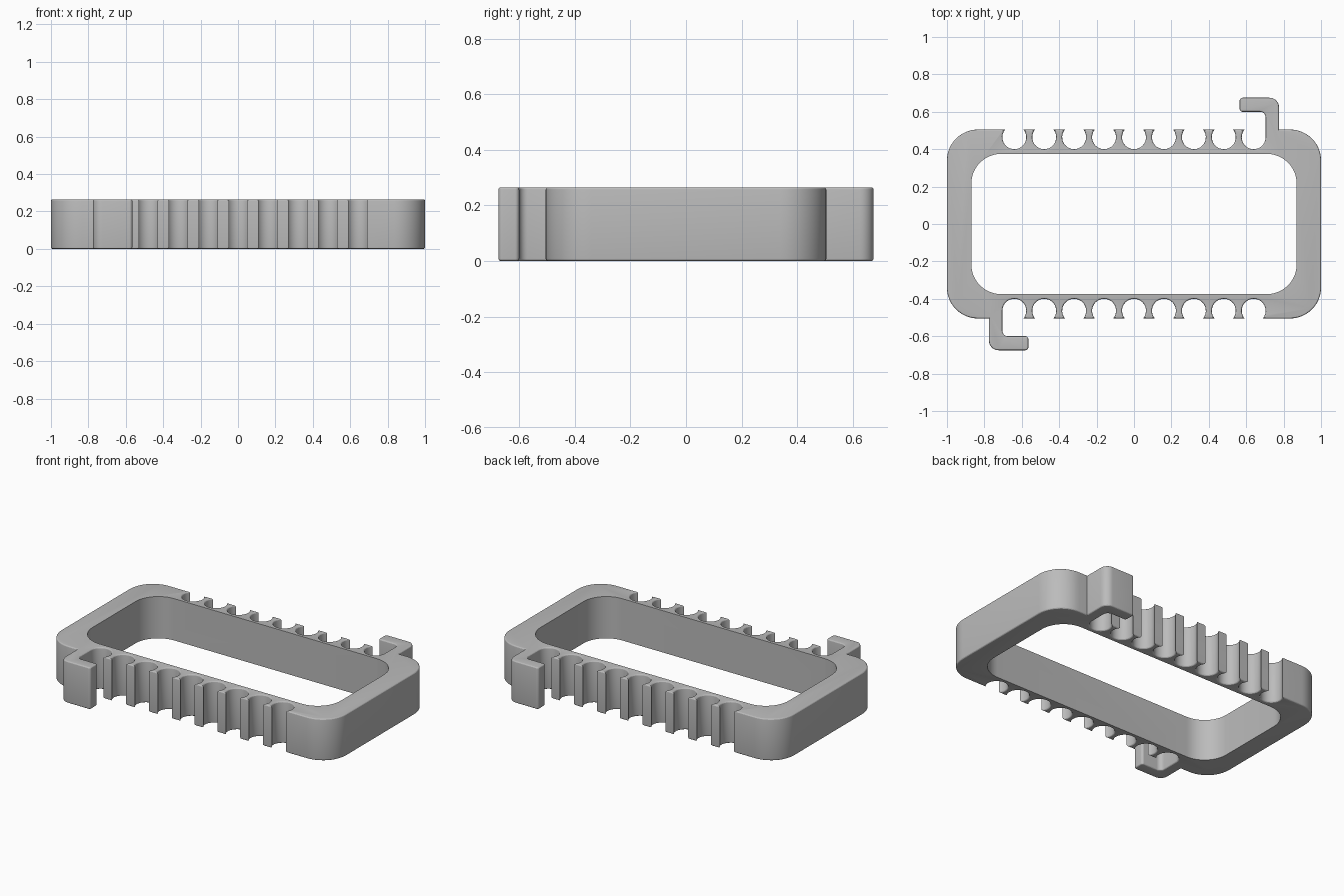
import bpy, bmesh
from math import sin, cos, radians, degrees, asin

if "Cube" in bpy.data.objects:
    bpy.data.objects.remove(bpy.data.objects["Cube"])

HEIGHT = 0.265
HALF_X, HALF_Y = 1.0, 0.505
HOLE_X, HOLE_Y = 0.87, 0.375
CORNER = 0.165
NOTCH_R, NOTCH_Y, PITCH = 0.064, 0.464, 0.16


def arc(cx, cy, r, start, end, steps=8):
    """Points along an arc, angles in degrees."""
    angles = [radians(start + (end - start) * i / steps) for i in range(steps + 1)]
    return [(cx + r * cos(a), cy + r * sin(a)) for a in angles]


def with_opposite(half):
    """Complete an outline by turning its half around the centre."""
    return half + [(-x, -y) for x, y in half]


def prism(name, outline, z0, z1, rim=0.0):
    """Extruded outline with optionally rounded top and bottom rims."""
    bm = bmesh.new()
    base = bm.faces.new([bm.verts.new((x, y, z0)) for x, y in outline])
    top = bmesh.ops.extrude_face_region(bm, geom=[base], use_keep_orig=True)
    verts = [g for g in top["geom"] if isinstance(g, bmesh.types.BMVert)]
    bmesh.ops.translate(bm, verts=verts, vec=(0, 0, z1 - z0))
    bmesh.ops.recalc_face_normals(bm, faces=bm.faces[:])
    if rim:
        edges = [e for e in bm.edges if abs(e.verts[0].co.z - e.verts[1].co.z) < 1e-5]
        bmesh.ops.bevel(bm, geom=edges, offset=rim, segments=4, profile=0.5,
                        affect='EDGES', clamp_overlap=False)
    mesh = bpy.data.meshes.new(name)
    bm.to_mesh(mesh)
    bm.free()
    obj = bpy.data.objects.new(name, mesh)
    bpy.context.collection.objects.link(obj)
    return obj


# Back half of the outline, from right to left: corner, hook, notches, corner
half = arc(HALF_X - CORNER, HALF_Y - CORNER, CORNER, 0, 90, 12)
half.append((0.775, HALF_Y))
half += arc(0.725, 0.625, 0.05, 0, 90)
half += arc(0.58, 0.66, 0.015, 90, 180)
half += arc(0.58, 0.615, 0.015, 180, 270)
half += arc(0.674, 0.57, 0.03, 90, 0)
lip = degrees(asin((HALF_Y - NOTCH_Y) / NOTCH_R))
for i in range(9):
    start = 0 if i == 0 else lip
    half += arc(PITCH * (4 - i), NOTCH_Y, NOTCH_R, start, -180 - lip, 22)
half += arc(CORNER - HALF_X, HALF_Y - CORNER, CORNER, 90, 180, 12)
frame = prism("notched_frame", with_opposite(half), 0, HEIGHT, rim=0.009)

# Rounded opening through the middle
r = 0.16
opening = (arc(HOLE_X - r, HOLE_Y - r, r, 0, 90, 12)
           + arc(r - HOLE_X, HOLE_Y - r, r, 90, 180, 12))
cutter = prism("opening_cutter", with_opposite(opening), -0.1, HEIGHT + 0.1)
cutter.hide_render = True

cut = frame.modifiers.new("opening", 'BOOLEAN')
cut.operation = 'DIFFERENCE'
cut.solver = 'EXACT'
cut.object = cutter
bpy.ops.object.select_all(action='DESELECT')
bpy.context.view_layer.objects.active = frame
frame.select_set(True)
bpy.ops.object.modifier_apply(modifier=cut.name)
bpy.data.objects.remove(cutter)

# Single grey material
grey = bpy.data.materials.new("plain grey")
grey.use_nodes = True
colour = (0.5, 0.5, 0.5, 1)
grey.diffuse_color = colour
grey.node_tree.nodes["Principled BSDF"].inputs["Base Color"].default_value = colour
frame.data.materials.clear()
frame.data.materials.append(grey)

# Smooth curved walls, flat top and bottom
bpy.ops.object.shade_smooth_by_angle(angle=radians(18))
